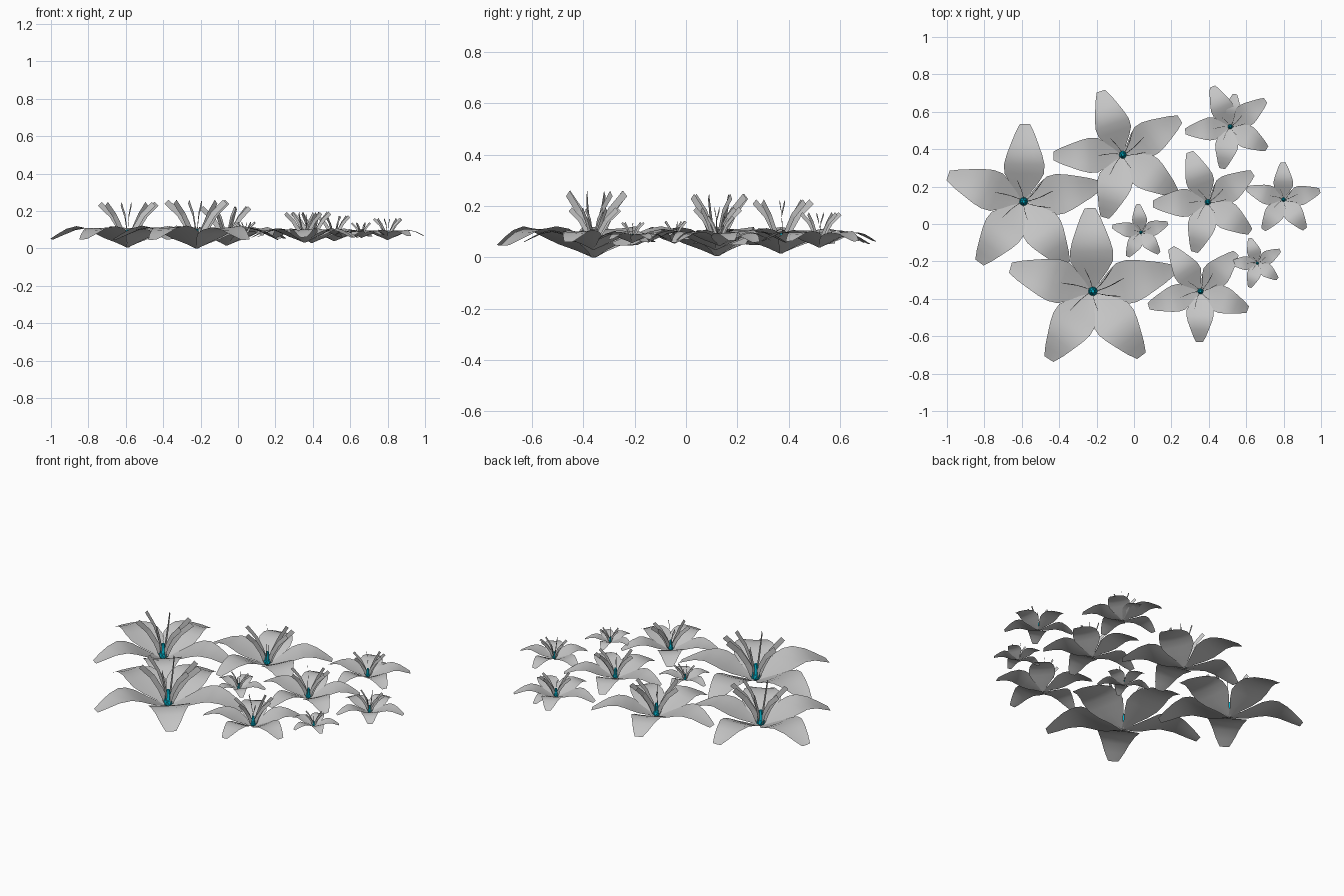
import bpy
import bmesh
from math import sin, cos, radians
from mathutils import Vector

old = bpy.data.objects.get("Cube")
if old:
    bpy.data.objects.remove(old, do_unlink=True)


def make_material(name, rgb):
    mat = bpy.data.materials.new(name)
    mat.use_nodes = True
    mat.diffuse_color = (*rgb, 1)
    mat.node_tree.nodes["Principled BSDF"].inputs["Base Color"].default_value = (*rgb, 1)
    return mat


GREY = make_material("petal grey", (0.56, 0.56, 0.56))
TEAL = make_material("centre teal", (0.0, 0.46, 0.62))

# Petal cross-sections for a flower of radius 1: distance, half width, height
PETAL = [(0.0, 0.02, 0.0), (0.12, 0.09, 0.06), (0.25, 0.19, 0.12), (0.36, 0.255, 0.18),
         (0.48, 0.26, 0.23), (0.6, 0.23, 0.255), (0.75, 0.175, 0.225),
         (0.88, 0.125, 0.165), (1.0, 0.065, 0.105)]
# Petal direction and relative length
PETALS = [(92, 1), (164, 1.03), (237, 0.97), (307, 0.97), (375, 1)]
# Stamen path in its own upright plane: distance, height
STAMEN = [(0.03, 0.06), (0.1, 0.23), (0.21, 0.41), (0.36, 0.56)]
# Stamen direction and relative reach
STAMENS = [(-25, 0.95), (8, 1.1), (35, 1), (95, 0.8), (150, 1.05), (205, 0.95), (270, 0.65)]


def skin(bm, rows):
    """Join rows of points into a sheet of quads."""
    grid = [[bm.verts.new(p) for p in row] for row in rows]
    for a, b in zip(grid, grid[1:]):
        for i in range(len(a) - 1):
            bm.faces.new((a[i], b[i], b[i + 1], a[i + 1]))


def finish(bm, name, mat, location, smooth):
    mesh = bpy.data.meshes.new(name)
    bm.to_mesh(mesh)
    bm.free()
    mesh.materials.append(mat)
    for face in mesh.polygons:
        face.use_smooth = smooth
    obj = bpy.data.objects.new(name, mesh)
    obj.location = location
    bpy.context.collection.objects.link(obj)


def add_petal(bm, angle, size, length):
    """One arched petal, a little cupped and tilted to overlap the next."""
    a = radians(angle)
    out, side = Vector((cos(a), sin(a), 0)), Vector((-sin(a), cos(a), 0))
    rows = []
    for dist, half, height in PETAL:
        row = []
        for t in (-1, -0.5, 0, 0.5, 1):
            z = height + half * (0.06 * t * t + 0.05 * t - 0.03)
            p = out * dist * length + side * half * t
            row.append((p.x * size, p.y * size, z * size))
        rows.append(row)
    skin(bm, rows)


def add_stamen(bm, angle, size, reach):
    """One curved ribbon standing on edge, its width in the upright plane."""
    rows = []
    for i, (dist, height) in enumerate(STAMEN):
        d0 = Vector(STAMEN[max(i - 1, 0)])
        d1 = Vector(STAMEN[min(i + 1, len(STAMEN) - 1)])
        along = (d1 - d0).normalized()
        across = Vector((along.y, -along.x)) * 0.035
        a = radians(angle + 5 * i)
        row = []
        for s in (-1, 1):
            d = (dist + across.x * s) * reach
            h = height + across.y * s
            row.append((d * cos(a) * size, d * sin(a) * size, h * size))
        rows.append(row)
    skin(bm, rows)


def add_flower(label, x, y, size, turn, extra=()):
    place = (x, y, 0.082 - 0.185 * size)

    bm = bmesh.new()
    for angle, length in PETALS:
        add_petal(bm, angle + turn, size, length)
    for angle, scale in extra:
        add_petal(bm, angle, size * scale, 1)
    finish(bm, label + "_petals", GREY, place, True)

    bm = bmesh.new()
    for angle, reach in STAMENS:
        add_stamen(bm, angle + turn, size, reach)
    finish(bm, label + "_stamens", GREY, place, False)

    # Low-poly bulb in the throat with a tapering style above it
    bm = bmesh.new()
    bmesh.ops.create_icosphere(bm, subdivisions=1, radius=0.062 * size)
    bmesh.ops.translate(bm, verts=bm.verts, vec=(0, 0, 0.06 * size))
    style = bmesh.ops.create_cone(bm, cap_ends=True, segments=6, radius1=0.05 * size,
                                  radius2=0.02 * size, depth=0.16 * size)
    bmesh.ops.translate(bm, verts=style["verts"], vec=(0, 0, 0.15 * size))
    finish(bm, label + "_pistil", TEAL, place, False)


# Nine flowers: name, x, y, radius, turn
add_flower("left_flower", -0.59, 0.12, 0.415, -3)
add_flower("front_flower", -0.22, -0.36, 0.445, 0)
add_flower("back_flower", -0.06, 0.37, 0.36, 17)
add_flower("middle_flower", 0.395, 0.117, 0.285, 18)
add_flower("back_corner_flower", 0.515, 0.52, 0.235, 22, extra=[(82, 0.75)])
add_flower("right_flower", 0.80, 0.13, 0.2, -1)
add_flower("front_corner_flower", 0.355, -0.36, 0.28, 32)
add_flower("small_centre_flower", 0.037, -0.045, 0.152, 4)
add_flower("small_right_flower", 0.66, -0.21, 0.14, 15)
